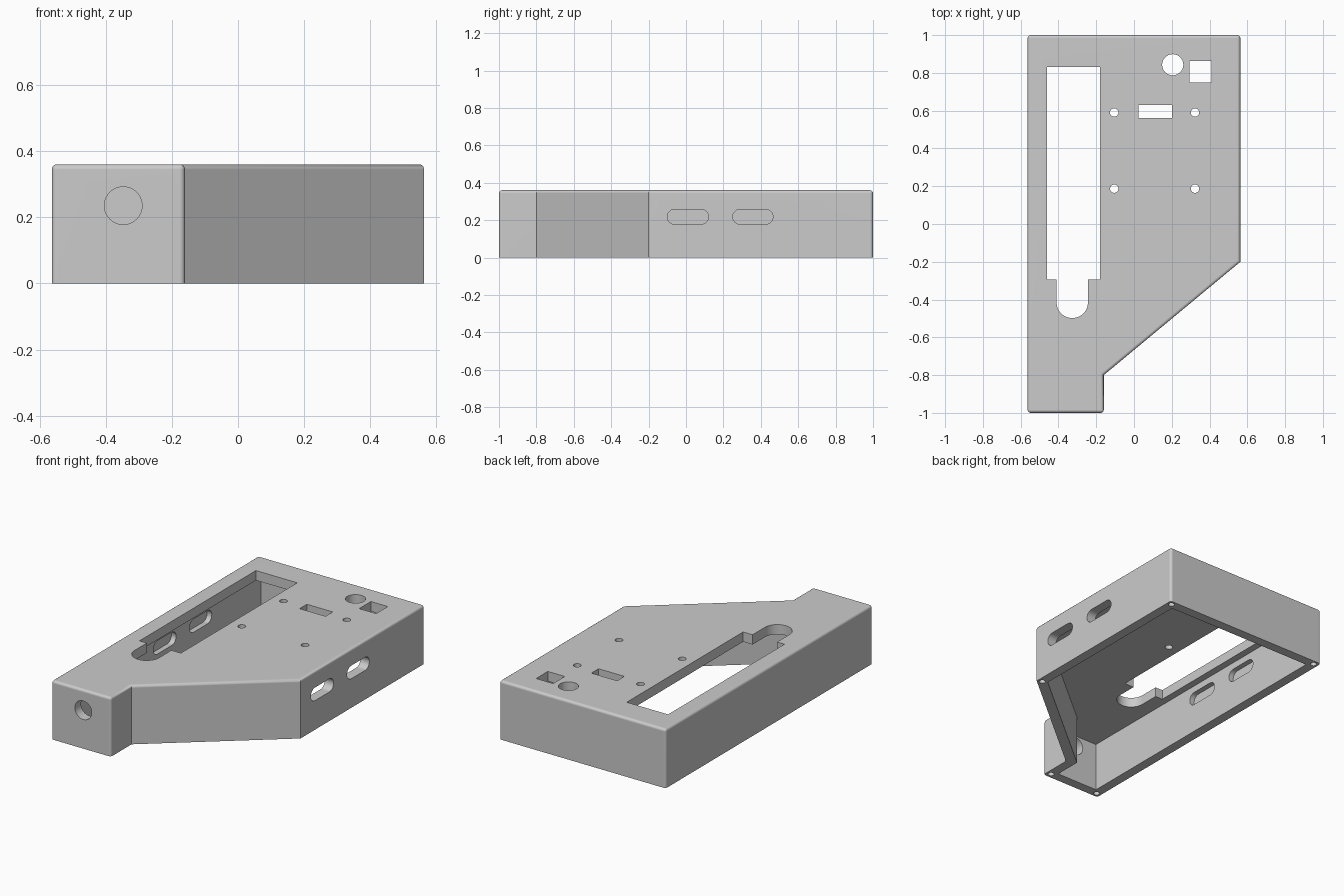
import bpy, bmesh
from math import sin, cos, pi, radians
from mathutils import Vector

H, WALL, ROUND = 0.36, 0.06, 0.016
OUTLINE = [(-0.563, -1), (-0.16, -1), (-0.16, -0.8),
           (0.563, -0.2), (0.563, 1), (-0.563, 1)]
ROUNDED = [OUTLINE[i] for i in (0, 1, 4, 5)]

old = bpy.data.objects.get("Cube")
if old:
    bpy.data.objects.remove(old, do_unlink=True)

grey = bpy.data.materials.new("light grey plastic")
grey.use_nodes = True
grey.diffuse_color = (0.6, 0.6, 0.6, 1)
grey.node_tree.nodes["Principled BSDF"].inputs["Base Color"].default_value = (0.6, 0.6, 0.6, 1)


def inset(pts, d):
    """Move each side of a counter-clockwise outline inward by d."""
    out = []
    for i, p in enumerate(pts):
        a, p, b = Vector(pts[i - 1]), Vector(p), Vector(pts[(i + 1) % len(pts)])
        u, v = (p - a).normalized(), (b - p).normalized()
        n, m = Vector((-u.y, u.x)), Vector((-v.y, v.x))
        out.append(p + (n + m) * d / (1 + n.dot(m)))
    return out


def arc(x, y, r, start, end, steps):
    angles = [start + (end - start) * i / steps for i in range(steps + 1)]
    return [(x + r * cos(a), y + r * sin(a)) for a in angles]


def circle(x, y, r):
    return arc(x, y, r, 0, 2 * pi, 40)[:-1]


def rect(x0, x1, y0, y1):
    return [(x0, y0), (x1, y0), (x1, y1), (x0, y1)]


def stadium(x0, x1, y, r):
    return arc(x1 - r, y, r, -pi / 2, pi / 2, 16) + arc(x0 + r, y, r, pi / 2, 3 * pi / 2, 16)


PLACE = {"x": lambda u, v, w: (w, u, v),
         "y": lambda u, v, w: (u, w, v),
         "z": lambda u, v, w: (u, v, w)}


def prism(name, pts, lo, hi, axis="z", rounded=False):
    """Extrude a flat profile along an axis."""
    bm = bmesh.new()
    rings = [[bm.verts.new(PLACE[axis](p[0], p[1], w)) for p in pts] for w in (lo, hi)]
    bm.faces.new(rings[0])
    bm.faces.new(rings[1])
    for i in range(len(pts)):
        bm.faces.new((rings[0][i - 1], rings[0][i], rings[1][i], rings[1][i - 1]))
    bmesh.ops.recalc_face_normals(bm, faces=bm.faces)
    if rounded:
        def wanted(e):
            a, b = (v.co for v in e.verts)
            if min(a.z, b.z) > hi - 0.001:
                return True
            return (a.xy - b.xy).length < 0.001 and any(
                (a.xy - Vector(c)).length < 0.001 for c in ROUNDED)
        bmesh.ops.bevel(bm, geom=[e for e in bm.edges if wanted(e)], offset=ROUND,
                        segments=4, profile=0.5, affect="EDGES", clamp_overlap=True)
    mesh = bpy.data.meshes.new(name)
    bm.to_mesh(mesh)
    bm.free()
    mesh.materials.append(grey)
    obj = bpy.data.objects.new(name, mesh)
    bpy.context.collection.objects.link(obj)
    return obj


case = prism("enclosure_shell", OUTLINE, 0, H, rounded=True)
bpy.ops.object.select_all(action="DESELECT")
bpy.context.view_layer.objects.active = case
case.select_set(True)


def cut(pts, lo, hi, axis="z"):
    cutter = prism("cutter", pts, lo, hi, axis)
    cutter.hide_render = True
    mod = case.modifiers.new("cut", "BOOLEAN")
    mod.operation, mod.solver, mod.object = "DIFFERENCE", "EXACT", cutter
    bpy.ops.object.modifier_apply(modifier=mod.name)
    bpy.data.objects.remove(cutter, do_unlink=True)


# Hollow interior, open underneath
cut(inset(OUTLINE, WALL), -0.1, H - WALL)

# Openings through the top: long window with rounded tab, then ports and holes
window = ([(-0.18, -0.295), (-0.18, 0.83), (-0.46, 0.83), (-0.46, -0.295), (-0.41, -0.295)]
          + arc(-0.327, -0.415, 0.083, pi, 2 * pi, 24) + [(-0.244, -0.295)])
top_openings = [window, circle(0.205, 0.843, 0.056),
                rect(0.295, 0.41, 0.75, 0.863), rect(0.025, 0.2, 0.56, 0.63)]
top_openings += [circle(x, y, 0.022) for x in (-0.105, 0.323) for y in (0.187, 0.59)]
for shape in top_openings:
    cut(shape, H - 0.1, H + 0.1)

# Side slots: through the right wall, shallow pockets inside the opposite wall
for y0, y1 in ((-0.1, 0.12), (0.25, 0.465)):
    slot = stadium(y0, y1, 0.218, 0.04)
    cut(slot, 0.45, 0.7, "x")
    cut(slot, -0.535, -0.45, "x")

# Round cable hole in the front wall
cut(circle(-0.347, 0.235, 0.057), -1.1, -0.9, "y")

# Screw holes in the bottom rim, one at each outer corner
for i, p in enumerate(inset(OUTLINE, WALL / 2)):
    if i != 2:
        cut(circle(p.x, p.y, 0.018), -0.1, 0.1)

bpy.ops.object.shade_smooth_by_angle(angle=radians(30))
weighted = case.modifiers.new("even shading", "WEIGHTED_NORMAL")
weighted.keep_sharp = True
